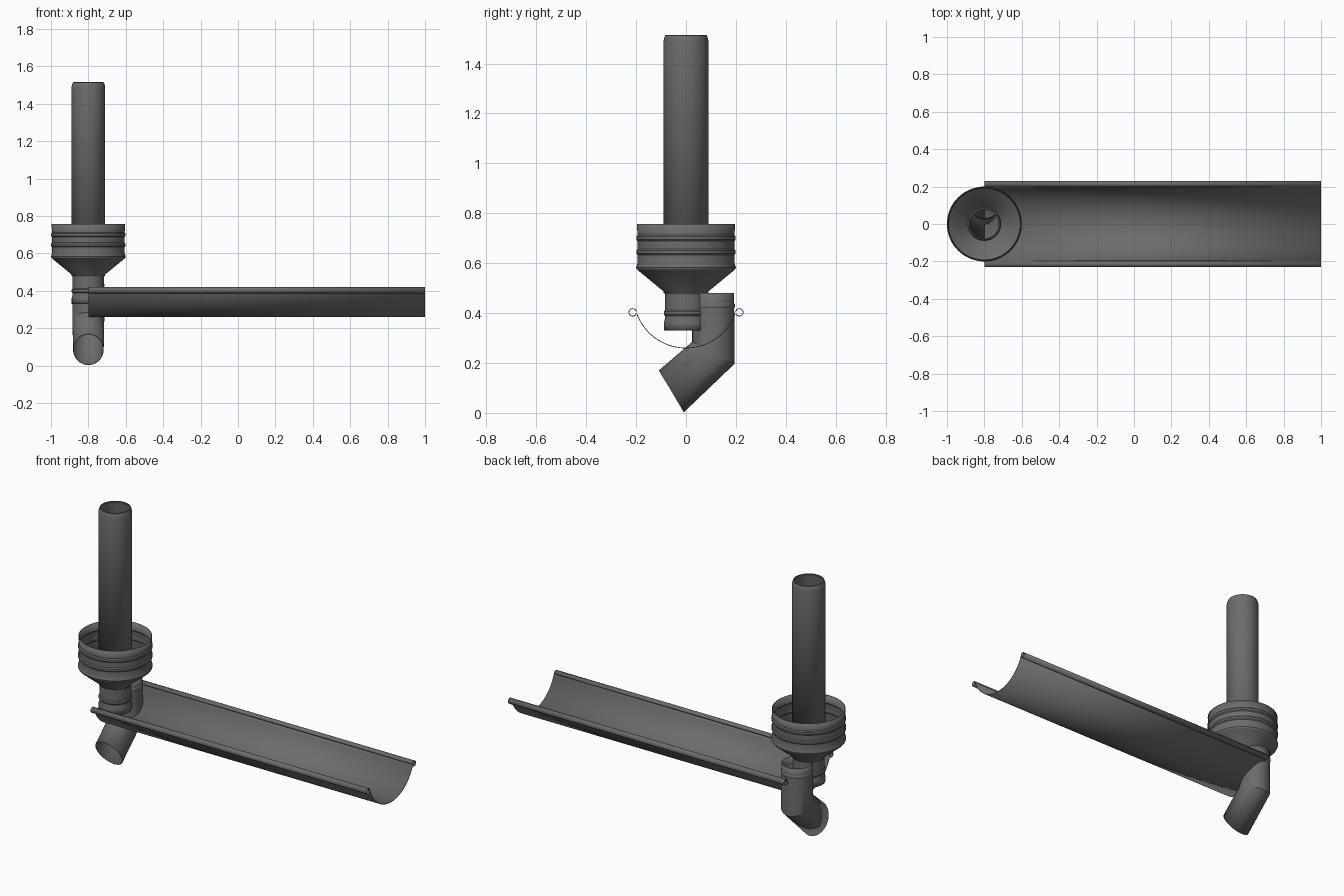
import bpy, bmesh, math

if "Cube" in bpy.data.objects:
    bpy.data.objects.remove(bpy.data.objects["Cube"])

SEG = 64
PX = -0.8  # x of the vertical axis shared by all pipes

mat = bpy.data.materials.new("dark grey metal")
mat.diffuse_color = (0.15, 0.15, 0.15, 1)
mat.use_nodes = True
mat.node_tree.nodes["Principled BSDF"].inputs["Base Color"].default_value = mat.diffuse_color


def finish(name, rings, closed, thick=0.004):
    """Skin a list of rings into a thin sheet-metal object."""
    bm = bmesh.new()
    rows = [[bm.verts.new(p) for p in ring] for ring in rings]
    n = len(rows[0])
    for a, b in zip(rows, rows[1:]):
        for i in range(n if closed else n - 1):
            j = (i + 1) % n
            bm.faces.new((a[i], a[j], b[j], b[i]))
    bmesh.ops.recalc_face_normals(bm, faces=bm.faces)
    me = bpy.data.meshes.new(name)
    bm.to_mesh(me)
    bm.free()
    me.materials.append(mat)
    ob = bpy.data.objects.new(name, me)
    bpy.context.collection.objects.link(ob)
    mod = ob.modifiers.new("wall", 'SOLIDIFY')
    mod.thickness = thick
    mod.offset = -1 if closed else 0
    bpy.context.view_layer.objects.active = ob
    ob.select_set(True)
    bpy.ops.object.shade_smooth_by_angle(angle=math.radians(25))
    ob.select_set(False)
    return ob


def ring(p, q, rx):
    """Ellipse whose y/z extremes are p and q, with half width rx in x."""
    out = []
    for i in range(SEG):
        a = 2 * math.pi * i / SEG
        c = (1 - math.cos(a)) / 2
        out.append((PX + rx * math.sin(a), p[0] + (q[0] - p[0]) * c, p[1] + (q[1] - p[1]) * c))
    return out


def level(r, z, y=0.0):
    return ring((y - r, z), (y + r, z), r)


def bead(r, z, h=0.012, out=0.005):
    """Profile points of a rolled ridge, listed from the top down."""
    return [(r, z + h), (r + out, z + h / 2), (r + out, z - h / 2), (r, z - h)]


# Downpipe with a slightly tapered, rounded top
pipe = [(0.078, 1.515), (0.083, 1.513), (0.087, 1.503), (0.09, 1.49), (0.09, 0.48)]
finish("downpipe", [level(r, z) for r, z in pipe], True)

# Rainwater funnel: ridged collar, cone and neck
funnel = [(0.197, 0.757), *bead(0.194, 0.70), *bead(0.194, 0.645), (0.194, 0.6),
          (0.2, 0.583), (0.197, 0.575), (0.09, 0.487), (0.084, 0.475),
          *bead(0.084, 0.40), (0.085, 0.375), (0.089, 0.36), (0.089, 0.33)]
finish("funnel", [level(r, z) for r, z in funnel], True)

# Elbow: ridged socket, mitred bend and slanted outlet
EY = 0.11
socket = [(0.083, 0.48), *bead(0.083, 0.43, 0.01, 0.003), (0.085, 0.35)]
rings = [level(r, z, EY) for r, z in socket]
rings.append(ring((0.025, 0.285), (0.195, 0.197), 0.085))
rings.append(ring((-0.109, 0.17), (-0.008, 0.003), 0.082))
finish("outlet_elbow", rings, True)

# Gutter: circular trough with a rolled bead on both edges
R, CZ, END = 0.21, 0.47, math.radians(72)
trough = [(R * math.sin(a), CZ - R * math.cos(a))
          for a in (END * i / 20 for i in range(21))]
roll = [(0.214 + 0.015 * math.cos(a), 0.403 + 0.015 * math.sin(a))
        for a in (math.pi - 2 * math.pi * i / 20 for i in range(20))]
half = trough + roll
section = [(-y, z) for y, z in reversed(half[1:])] + half
finish("gutter", [[(x, y, z) for y, z in section] for x in (-0.8, 1.0)], False, 0.003)
